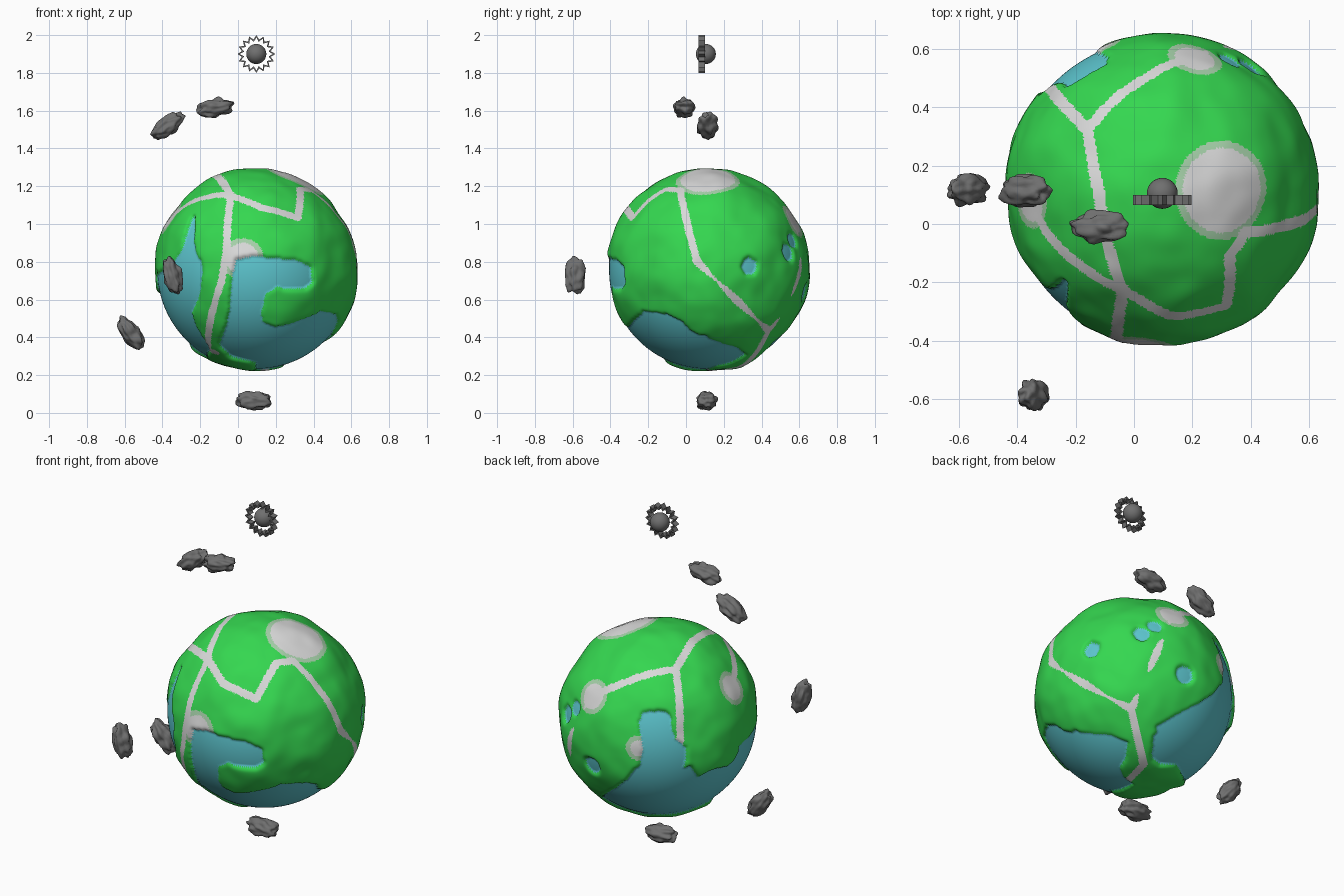
import bpy, bmesh, math
from mathutils import Vector, Matrix, noise

if "Cube" in bpy.data.objects:
    bpy.data.objects.remove(bpy.data.objects["Cube"])

CENTRE = Vector((0.095, 0.115, 0.755))
SEA, LAND = 0.522, 0.538
UNIT = 53            # globe radius in hundredths, used for all map positions


def material(name, *rgb):
    m = bpy.data.materials.new(name)
    m.use_nodes = True
    m.diffuse_color = (*rgb, 1)
    m.node_tree.nodes["Principled BSDF"].inputs["Base Color"].default_value = (*rgb, 1)
    return m


grass = material("grass_green", 0.035, 0.68, 0.08)
water = material("water_blue", 0.11, 0.57, 0.63)
paving = material("paving_grey", 0.7, 0.7, 0.7)
verge = material("pale_verge", 0.38, 0.64, 0.4)
stone = material("dark_grey", 0.16, 0.16, 0.16)


def finish(name, bm, *mats, smooth=True):
    mesh = bpy.data.meshes.new(name)
    for f in bm.faces:
        f.smooth = smooth
    bm.to_mesh(mesh)
    bm.free()
    for m in mats:
        mesh.materials.append(m)
    bpy.context.collection.objects.link(bpy.data.objects.new(name, mesh))


# Map charts: flat projections of the globe seen from an azimuth and elevation
def chart(azimuth, elevation):
    a, e = math.radians(azimuth), math.radians(elevation)
    right = Vector((math.cos(a), math.sin(a), 0))
    ahead = Vector((-math.sin(a), math.cos(a), 0))
    z = Vector((0, 0, 1))
    return right, z * math.cos(e) + ahead * math.sin(e), z * math.sin(e) - ahead * math.cos(e)


FRONT, SIDE, TOP = chart(0, 0), chart(90, 0), chart(0, 90)
BACK, UNDER = chart(215, 27.5), chart(140, -31)


def on_globe(view, u, v):
    right, up, out = view
    u, v = u / UNIT, v / UNIT
    return (right * u + up * v + out * math.sqrt(max(0, 1 - u * u - v * v))).normalized()


def rounded(points):
    corners = [Vector(p) for p in points]
    following = corners[1:] + corners[:1]
    return [a.lerp(b, t) for a, b in zip(corners, following) for t in (0.2, 0.8)]


def inside(u, v, poly):
    hit = False
    x0, y0 = poly[-1]
    for x1, y1 in poly:
        if (y0 > v) != (y1 > v) and u < x0 + (v - y0) * (x1 - x0) / (y1 - y0):
            hit = not hit
        x0, y0 = x1, y1
    return hit


# Seas: rounded outlines, each on its own chart
front_bay = [(-10, 8), (29, 5), (30, -10), (6, -9), (2, -27), (12, -31), (41, -20), (40, -38),
             (20, -54), (-21, -44), (-14, -24), (-13, -5)]
west_sea = [(-32, 33), (-33, 11), (-28, 3), (-30, -13), (-35, -25), (-22, -46), (-45, -50),
            (-60, -8), (-41, 6)]
east_sea = [(-39, -21), (-17, -24), (-1, -40), (19, -43), (4, -52), (-30, -60)]
back_sea = [(-12, 0), (6, 1), (7, -13), (16, -20), (9, -43), (25, -31), (39, -27), (47, -12),
            (60, -15), (20, -65), (-34, -45), (-20, -38), (-8, -25)]
low_sea = [(39, -6), (11, -15), (9, -35), (32, -36), (60, -30), (50, 2)]
low_bay = [(-47, -17), (-3, -20), (-5, -35), (-14, -38), (-8, -44), (-30, -55)]
seas = [(view, [tuple(p) for p in rounded(shore)]) for view, shore in (
    (FRONT, front_bay), (FRONT, west_sea), (SIDE, east_sea),
    (BACK, back_sea), (UNDER, low_sea), (UNDER, low_bay))]

# Ponds: small discs given by direction and radius
ponds = [(on_globe(view, u, v), r / UNIT) for view, u, v, r in (
    (SIDE, 22, 2, 4.5), (UNDER, 4, 35, 4.5), (UNDER, 11, 39, 4), (UNDER, 27, 13, 5))]


def is_wet(d):
    for (right, up, out), shore in seas:
        if d.dot(out) > 0 and inside(d.dot(right) * UNIT, d.dot(up) * UNIT, shore):
            return True
    return any((d - c).length < r for c, r in ponds)


# Town squares
hub_back, hub_left = on_globe(BACK, -35, 9), on_globe(BACK, 39, 14)
squares = [(c, r / UNIT) for c, r in (
    (on_globe(TOP, 21, 0), 14.5), (hub_back, 7), (hub_left, 7),
    (on_globe(FRONT, -7, 6), 8.5), (on_globe(BACK, -11, -19), 4.5))]

# Roads: chains of directions joined at shared crossings
cross_front = on_globe(TOP, -13, -33.5)
cross_back = on_globe(TOP, -25, 20.5)
cross_low = on_globe(UNDER, -1.5, -5)
gate = on_globe(TOP, 27, -17)
roads = [
    [cross_back, on_globe(TOP, -21, 0), cross_front, on_globe(FRONT, -15, 11),
     on_globe(FRONT, -18, -6), on_globe(FRONT, -25, -42), on_globe(FRONT, -21, -43)],
    [hub_left, on_globe(TOP, -40, -13.5), cross_front, on_globe(TOP, 3, -42),
     on_globe(TOP, 22, -39.5), on_globe(TOP, 23, -22), gate],
    [gate, on_globe(SIDE, -14.5, 42.5), on_globe(SIDE, -5.5, 4.5), cross_low, hub_back],
    [cross_low, on_globe(UNDER, 5, -34), on_globe(UNDER, -5, -45)],
    [on_globe(BACK, 11, -19), cross_back, on_globe(TOP, 1.5, 42), hub_back],
]
segments = [(a, b - a) for road in roads for a, b in zip(road, road[1:])]
ROAD_HALF, VERGE = 2.1 / UNIT, 2.5 / UNIT


def on_road(d):
    for a, ab in segments:
        if d.dot(a) > 0.3:
            t = min(1, max(0, (d - a).dot(ab) / ab.length_squared))
            if (d - (a + ab * t).normalized()).length < ROAD_HALF:
                return True
    return False


def ground_index(d):
    if on_road(d):
        return 2
    gap = min((d - c).length - r for c, r in squares)
    return 2 if gap < 0 else 3 if gap < VERGE else 0


# Planet: level sea, gently hilly land, paving painted by rule
bm = bmesh.new()
bmesh.ops.create_icosphere(bm, subdivisions=7, radius=1)
wet = {v: is_wet(v.co) for v in bm.verts}
for f in bm.faces:
    if sum(wet[v] for v in f.verts) > 1:
        f.material_index = 1
    else:
        f.material_index = ground_index(f.calc_center_median().normalized())
for v in bm.verts:
    hills = 0.014 * noise.noise(v.co * 2.6) + 0.005 * noise.noise(v.co * 6)
    v.co *= SEA if wet[v] else LAND + hills
dry = [v for v in bm.verts if not wet[v]]
for _ in range(4):
    bmesh.ops.smooth_vert(bm, verts=dry, factor=0.5, use_axis_x=True, use_axis_y=True, use_axis_z=True)
bmesh.ops.translate(bm, verts=bm.verts, vec=CENTRE)
finish("planet", bm, grass, water, paving, verge)

# Clouds: lumpy stretched balls, tilted around the planet
clouds = [("upper_right", (-0.375, 0.115, 1.52), 35), ("upper_middle", (-0.12, -0.01, 1.615), 10),
          ("front", (-0.345, -0.585, 0.725), -75), ("side", (-0.57, 0.12, 0.425), -55),
          ("lower", (0.085, 0.11, 0.065), -3)]
for i, (name, place, tilt) in enumerate(clouds):
    bm = bmesh.new()
    bmesh.ops.create_icosphere(bm, subdivisions=4, radius=1)
    for v in bm.verts:
        lump = 1 + 0.3 * noise.noise(v.co * 2.2 + Vector((i * 7, 3, 1)))
        v.co = Vector((v.co.x * 0.096, v.co.y * 0.054, v.co.z * 0.048)) * lump
    turn = Matrix.Rotation(math.radians(-tilt), 4, "Y")
    bmesh.ops.transform(bm, matrix=Matrix.Translation(place) @ turn, verts=bm.verts)
    finish(name + "_cloud", bm, stone)

# Sun ball
SUN = Vector((0.097, 0.105, 1.9))
bm = bmesh.new()
bmesh.ops.create_uvsphere(bm, u_segments=32, v_segments=16, radius=0.053)
bmesh.ops.translate(bm, verts=bm.verts, vec=SUN)
finish("sun_ball", bm, stone)

# Sun rays: closed zigzag band
bm = bmesh.new()
TEETH, FRONT_Y, BACK_Y, THICK = 16, -0.04, -0.005, 0.012
rings = []
for i in range(TEETH * 2):
    a = math.pi * i / TEETH
    r = 0.078 if i % 2 else 0.1
    spoke = Vector((math.sin(a), 0, math.cos(a)))
    rings.append([bm.verts.new(SUN + spoke * (r - inset) + Vector((0, y, 0)))
                  for inset, y in ((0, FRONT_Y), (0, BACK_Y), (THICK, BACK_Y), (THICK, FRONT_Y))])
for ring, after in zip(rings, rings[1:] + rings[:1]):
    for k in range(4):
        bm.faces.new((ring[k - 1], ring[k], after[k], after[k - 1]))
bmesh.ops.recalc_face_normals(bm, faces=bm.faces)
finish("sun_rays", bm, stone, smooth=False)
